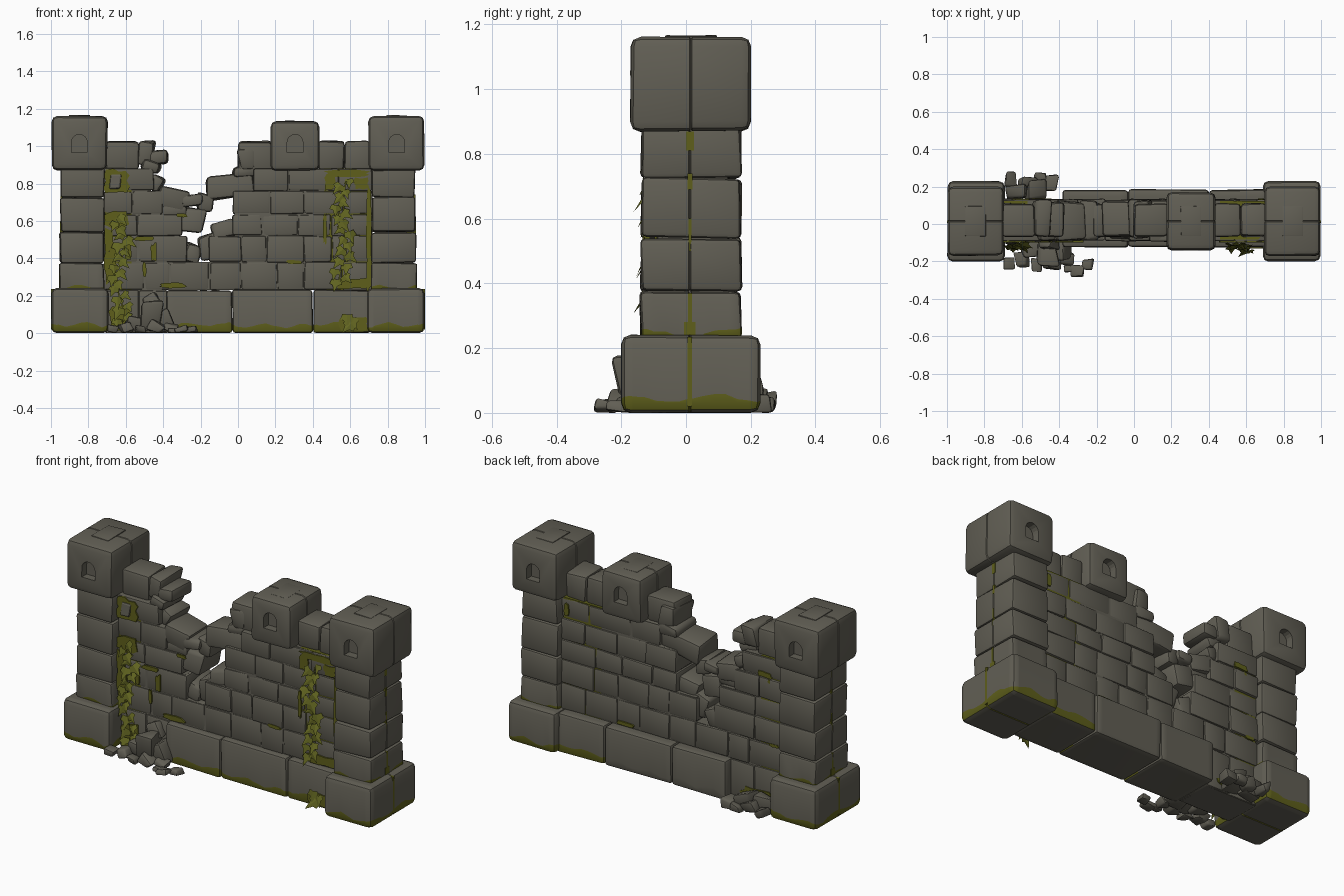
import bpy, bmesh, math, random
from mathutils import Vector, Matrix

random.seed(7)
if "Cube" in bpy.data.objects:
    bpy.data.objects.remove(bpy.data.objects["Cube"])


def material(name, color):
    m = bpy.data.materials.new(name)
    m.use_nodes = True
    m.diffuse_color = (*color, 1)
    node = next(n for n in m.node_tree.nodes if n.type == 'BSDF_PRINCIPLED')
    node.inputs["Base Color"].default_value = (*color, 1)
    node.inputs["Roughness"].default_value = 0.9
    return m


MATS = [material("stone", (0.12, 0.113, 0.089)), material("moss", (0.112, 0.114, 0.011)),
        material("ivy leaf", (0.122, 0.13, 0.015))]
STONE, MOSS, LEAF = range(3)


def rnd(a):
    return random.uniform(-a, a)


def finish(name, bm, smooth=True):
    me = bpy.data.meshes.new(name)
    bmesh.ops.recalc_face_normals(bm, faces=bm.faces[:])
    bm.to_mesh(me)
    bm.free()
    ob = bpy.data.objects.new(name, me)
    bpy.context.collection.objects.link(ob)
    for m in MATS:
        me.materials.append(m)
    if smooth:
        bpy.ops.object.select_all(action='DESELECT')
        ob.select_set(True)
        bpy.context.view_layer.objects.active = ob
        bpy.ops.object.shade_smooth_by_angle(angle=math.radians(40))
    return ob


def slice_mesh(t, axis, at):
    co, no = Vector(), Vector()
    co[axis], no[axis] = at, 1
    bmesh.ops.bisect_plane(t, geom=t.verts[:] + t.edges[:] + t.faces[:], plane_co=co, plane_no=no)


def block(bm, x, y, z, bevel=0.018, jitter=0.004, moss=0, moss_back=1, mat=STONE, tilt=0, seam=None):
    """One worn stone between the given ranges, with an optional mossy foot and a seam groove at y."""
    t = bmesh.new()
    bmesh.ops.create_cube(t, size=1)
    size = Vector((x[1] - x[0], y[1] - y[0], z[1] - z[0]))
    mid = Vector((x[0] + x[1], y[0] + y[1], z[0] + z[1])) / 2
    turn = Matrix.Rotation(tilt, 3, 'Y')
    for v in t.verts:
        p = Vector([a * b + rnd(jitter) for a, b in zip(v.co, size)])
        v.co = turn @ p + mid
        v.co.z = max(v.co.z, 0)
    if bevel:
        bmesh.ops.bevel(t, geom=t.edges[:], offset=min(bevel, min(size) * 0.3), segments=2,
                        profile=0.5, affect='EDGES', clamp_overlap=True)
    for f in t.faces:
        f.material_index = mat
    if seam is not None:
        for d in (-0.004, 0, 0.004):
            slice_mesh(t, 1, seam + d)
        for v in t.verts:
            if abs(v.co.y - seam) < 1e-4:
                for k in (0, 2):
                    v.co[k] -= math.copysign(0.005, v.co[k] - mid[k])
    if moss:
        slice_mesh(t, 2, moss)
        for axis, span in ((0, x), (1, y)):
            n = max(2, int((span[1] - span[0]) / 0.035))
            for i in range(1, n):
                slice_mesh(t, axis, span[0] + (span[1] - span[0]) * i / n)
        t.normal_update()
        for f in t.faces:
            c = f.calc_center_median()
            if c.z < moss and c.y < moss_back and f.normal.z > -0.8:
                f.material_index = MOSS
        for v in t.verts:
            if abs(v.co.z - moss) < 1e-4:
                v.co.z += 0.011 * math.sin(v.co.x * 31 + v.co.y * 23) + rnd(0.005)
    me = bpy.data.meshes.new("tmp")
    t.to_mesh(me)
    t.free()
    bm.from_mesh(me)
    bpy.data.meshes.remove(me)


def course(bm, x0, x1, y, z, step, **kw):
    """A row of stones of uneven length."""
    n = max(1, round((x1 - x0) / step))
    xs = [x0 + (x1 - x0) * i / n + (rnd(step * 0.22) if 0 < i < n else 0) for i in range(n + 1)]
    for a, b in zip(xs, xs[1:]):
        d = rnd(0.004)
        block(bm, (a + 0.001, b - 0.001), (y[0] + d, y[1] + d), (z[0] + 0.001, z[1] - 0.001), **kw)


def head(name, cx, width, y, z):
    """Big seamed cap stone with arched niches front and back and a square plate on top."""
    bm = bmesh.new()
    seam = (y[0] + y[1]) / 2
    block(bm, (cx - width / 2, cx + width / 2), y, z, bevel=0.03, jitter=0.003, seam=seam)
    cap = finish(name, bm)
    bm = bmesh.new()
    bottom, r = z[0] + 0.095, 0.042
    outline = [(-r, 0), (r, 0)] + [(r * math.cos(a), 0.055 + r * math.sin(a))
                                  for a in (math.pi * i / 8 for i in range(9))]
    for face_y, out in ((y[0], -1), (y[1], 1)):
        f = bm.faces.new([bm.verts.new((cx + px, face_y + out * 0.03, bottom + pz)) for px, pz in outline])
        g = bmesh.ops.extrude_face_region(bm, geom=[f])
        for v in g["geom"]:
            if isinstance(v, bmesh.types.BMVert):
                v.co.y -= out * 0.075
    cutter = finish(name + "_cutter", bm, smooth=False)
    cutter.hide_render = True
    mod = cap.modifiers.new("niches", 'BOOLEAN')
    mod.object, mod.operation, mod.solver = cutter, 'DIFFERENCE', 'EXACT'
    bpy.context.view_layer.objects.active = cap
    bpy.ops.object.modifier_apply(modifier=mod.name)
    bpy.data.objects.remove(cutter)
    bm = bmesh.new()
    block(bm, (cx - 0.055, cx + 0.055), (seam - 0.08, seam + 0.08), (z[1] - 0.02, z[1] + 0.003),
          bevel=0.004, jitter=0.002)
    finish(name + "_top_plate", bm)


# Pillars
SEAM = 0.012
for side, s in (("left", 1), ("right", -1)):
    def span(a, b):
        return (min(s * a, s * b), max(s * a, s * b))
    bm = bmesh.new()
    block(bm, span(0.69, 0.998), (-0.2, 0.23), (0, 0.24), bevel=0.03, jitter=0.002, moss=0.045, seam=SEAM)
    finish(side + "_pillar_base", bm)
    bm = bmesh.new()
    levels = [0.225, 0.375, 0.54, 0.725, 0.885]
    for i, (a, b) in enumerate(zip(levels, levels[1:])):
        block(bm, span(0.715, 0.955 - 0.003 * i), (-0.14, 0.17), (a, b), bevel=0.015,
              jitter=0.005, moss=0.247 if i == 0 else 0, seam=SEAM)
    finish(side + "_pillar_shaft", bm)
    # moss growing in the side seam
    bm = bmesh.new()
    for out, a, b, w in ((0.999, 0.02, 0.235, 0.007), (0.957, 0.24, 0.28, 0.018), (0.956, 0.28, 0.37, 0.006),
                         (0.952, 0.5, 0.6, 0.005), (0.949, 0.69, 0.74, 0.008), (0.947, 0.81, 0.87, 0.012)):
        block(bm, span(0.9, out), (SEAM - w, SEAM + w), (a, b), bevel=0, jitter=0, mat=MOSS)
    finish(side + "_pillar_seam_moss", bm, smooth=False)
    head(side + "_pillar_cap", s * 0.848, 0.3, (-0.17, 0.2), (0.87, 1.162))
head("merlon", 0.305, 0.262, (-0.14, 0.17), (0.87, 1.132))

# Plinth
bm = bmesh.new()
for a, b, m, back in ((-0.38, -0.03, 0.045, 0), (-0.03, 0.4, 0.04, 0), (0.4, 0.71, 0.05, 1)):
    block(bm, (a, b - 0.001), (-0.125, 0.184), (0, 0.23), bevel=0.016, moss=m, moss_back=back)
finish("plinth", bm)

# Wall courses: height range and the spans that still stand
WY = (-0.09, 0.13)
ROWS = [((0.0, 0.23), [(-0.71, -0.37)]),
        ((0.23, 0.38), [(-0.72, 0.72)]),
        ((0.38, 0.52), [(-0.72, -0.27), (-0.16, 0.72)]),
        ((0.52, 0.635), [(-0.72, -0.3), (-0.03, 0.72)]),
        ((0.635, 0.76), [(-0.72, -0.4), (-0.03, 0.72)]),
        ((0.76, 0.88), [(-0.72, -0.45), (0.08, 0.72)])]
bm, core = bmesh.new(), bmesh.new()
for z, spans in ROWS:
    for a, b in spans:
        course(bm, a, b, WY, z, 0.19, bevel=0.011)
        ends = [a + 0.01] + [e for e in (-0.57, 0.46) if a < e < b] + [b - 0.015]
        for p, q in zip(ends, ends[1:]):
            mossy = z[0] > 0 and (q <= -0.56 or p >= 0.45)
            block(core, (p, q), (WY[0] + 0.008, WY[1] - 0.008), z, bevel=0, jitter=0,
                  mat=MOSS if mossy else STONE)
finish("wall_stones", bm)
finish("wall_core", core, smooth=False)

# Parapet
bm = bmesh.new()
for a, b in ((-0.71, -0.53), (0.0, 0.18), (0.43, 0.57), (0.57, 0.71)):
    block(bm, (a, b - 0.001), (-0.065, 0.11), (0.87, 1.025), bevel=0.018, jitter=0.006)
finish("parapet", bm)

# Broken stones around the breach: x range, z range, tilt
bm = bmesh.new()
for a, b, c, d, t in ((-0.54, -0.45, 0.9, 1.03, 0.1), (-0.48, -0.37, 0.9, 0.975, -0.1),
                      (-0.52, -0.41, 0.86, 0.93, 0.3), (-0.47, -0.4, 0.76, 0.84, 0.5),
                      (-0.43, -0.27, 0.66, 0.78, 0.2), (-0.3, -0.19, 0.68, 0.75, -0.1),
                      (-0.22, -0.13, 0.66, 0.745, 0.1), (-0.31, -0.18, 0.535, 0.67, 0.15),
                      (-0.42, -0.27, 0.62, 0.7, 0.0), (-0.17, 0.09, 0.73, 0.85, -0.15),
                      (-0.03, 0.1, 0.83, 0.9, -0.1), (-0.14, -0.01, 0.505, 0.605, -0.2),
                      (-0.29, -0.2, 0.37, 0.48, 0.3), (-0.21, -0.1, 0.39, 0.53, -0.25),
                      (0.0, 0.09, 0.88, 0.99, -0.1)):
    block(bm, (a, b), (-0.075 + rnd(0.015), 0.11 + rnd(0.02)), (c, d), bevel=0.02, jitter=0.012, tilt=t)
finish("broken_stones", bm)


# Rubble: x, y, z, size
def rubble(name, rocks):
    bm = bmesh.new()
    for x, y, z, r in rocks:
        w, d, h = (r * random.uniform(0.8, 1.15) for _ in range(3))
        block(bm, (x - w, x + w), (y - d, y + d), (max(0, z - h), z + h * 0.8),
              bevel=r * 0.3, jitter=r * 0.35, tilt=rnd(0.5))
    finish(name, bm)


rubble("front_rubble", [(-0.47, -0.14, 0.1, 0.075), (-0.4, -0.12, 0.06, 0.06), (-0.54, -0.13, 0.05, 0.05),
                        (-0.6, -0.19, 0.025, 0.035), (-0.67, -0.21, 0.02, 0.03), (-0.36, -0.19, 0.03, 0.035),
                        (-0.3, -0.25, 0.01, 0.035), (-0.25, -0.215, 0.01, 0.03), (-0.44, -0.2, 0.03, 0.04),
                        (-0.52, -0.22, 0.02, 0.03), (-0.35, -0.24, 0.01, 0.022), (-0.46, -0.1, 0.17, 0.04)])
rubble("back_rubble", [(-0.66, 0.24, 0.03, 0.035), (-0.58, 0.22, 0.03, 0.04), (-0.5, 0.25, 0.015, 0.035),
                       (-0.44, 0.22, 0.02, 0.035), (-0.52, 0.18, 0.06, 0.05), (-0.63, 0.17, 0.05, 0.045)])

# Moss patches on the wall: x, z, width, height
bm = bmesh.new()


def patch(x, z, w, h, y):
    n = 14
    ring = []
    for i in range(n):
        a = math.tau * i / n
        k = random.uniform(0.75, 1.1) / max(abs(math.cos(a)), abs(math.sin(a)))
        ring.append(bm.verts.new((x + w / 2 * k * math.cos(a), y, z + h / 2 * k * math.sin(a))))
    f = bm.faces.new(ring)
    g = bmesh.ops.extrude_face_region(bm, geom=[f])
    for v in g["geom"]:
        if isinstance(v, bmesh.types.BMVert):
            v.co.y += 0.009 if y < 0 else -0.009


for p in ((-0.65, 0.815, 0.14, 0.12), (-0.65, 0.605, 0.13, 0.09), (-0.69, 0.5, 0.05, 0.12), (-0.68, 0.35, 0.07, 0.2),
          (-0.59, 0.44, 0.04, 0.1), (0.59, 0.855, 0.24, 0.04), (0.49, 0.81, 0.06, 0.09), (0.66, 0.8, 0.08, 0.06),
          (0.7, 0.5, 0.03, 0.55), (0.61, 0.265, 0.2, 0.06), (0.465, 0.56, 0.02, 0.16), (-0.5, 0.505, 0.12, 0.025),
          (-0.45, 0.43, 0.035, 0.1), (-0.5, 0.34, 0.02, 0.08), (-0.35, 0.255, 0.14, 0.03), (0.3, 0.38, 0.09, 0.02),
          (-0.63, 0.08, 0.12, 0.14), (-0.3, 0.63, 0.06, 0.02)):
    patch(*p, WY[0] - 0.008)
patch(0.62, 0.05, 0.16, 0.07, -0.131)
for p in ((-0.6, 0.78, 0.1, 0.03), (-0.63, 0.72, 0.02, 0.09), (-0.66, 0.38, 0.06, 0.02), (0.3, 0.25, 0.12, 0.02),
          (-0.55, 0.06, 0.2, 0.08), (0.68, 0.82, 0.03, 0.07)):
    patch(*p, WY[1] + 0.006)
for f in bm.faces:
    f.material_index = MOSS
block(bm, (-0.685, -0.625), (-0.106, -0.07), (0.775, 0.85), bevel=0.01, jitter=0.006)
finish("moss_patches", bm, smooth=False)

# Ivy: folded, pointed leaves along a wandering stem
LEAF_SHAPE = [(0, -0.35), (0.45, -0.4), (0.62, 0.1), (0.28, 0.25), (0, 1)]


def ivy(name, x, z0, z1, count, y):
    bm = bmesh.new()
    for i in range(count):
        z = z0 + (z1 - z0) * i / (count - 1)
        flip = 1 if i % 2 else -1
        at = Vector((x + 0.02 * math.sin(z * 17) + flip * random.uniform(0.005, 0.035), y - rnd(0.01), z))
        s = random.uniform(0.045, 0.06)
        turn = (Matrix.Rotation(rnd(0.3), 3, 'Z') @ Matrix.Rotation(random.uniform(-0.55, -0.1), 3, 'X')
                @ Matrix.Rotation(math.pi - flip * random.uniform(0, 1), 3, 'Y'))
        for m in (1, -1):
            bm.faces.new([bm.verts.new(at + turn @ Vector((m * px * s, abs(px) * s * 0.25, pz * s)))
                          for px, pz in LEAF_SHAPE])
    for i in range(12):
        za, zb = (z0 + (z1 - z0) * k / 12 for k in (i, i + 1))
        xa, xb = (x + 0.02 * math.sin(k * 17) for k in (za, zb))
        bm.faces.new([bm.verts.new(p) for p in ((xa - 0.004, y + 0.01, za), (xa + 0.004, y + 0.01, za),
                                                (xb + 0.004, y + 0.01, zb), (xb - 0.004, y + 0.01, zb))])
    for f in bm.faces:
        f.material_index = LEAF
    finish(name, bm, smooth=False)


ivy("right_ivy", -0.63, 0.06, 0.61, 20, -0.125)
ivy("left_ivy", 0.56, 0.27, 0.81, 20, -0.125)
ivy("left_ivy_foot", 0.59, 0.04, 0.08, 3, -0.155)
